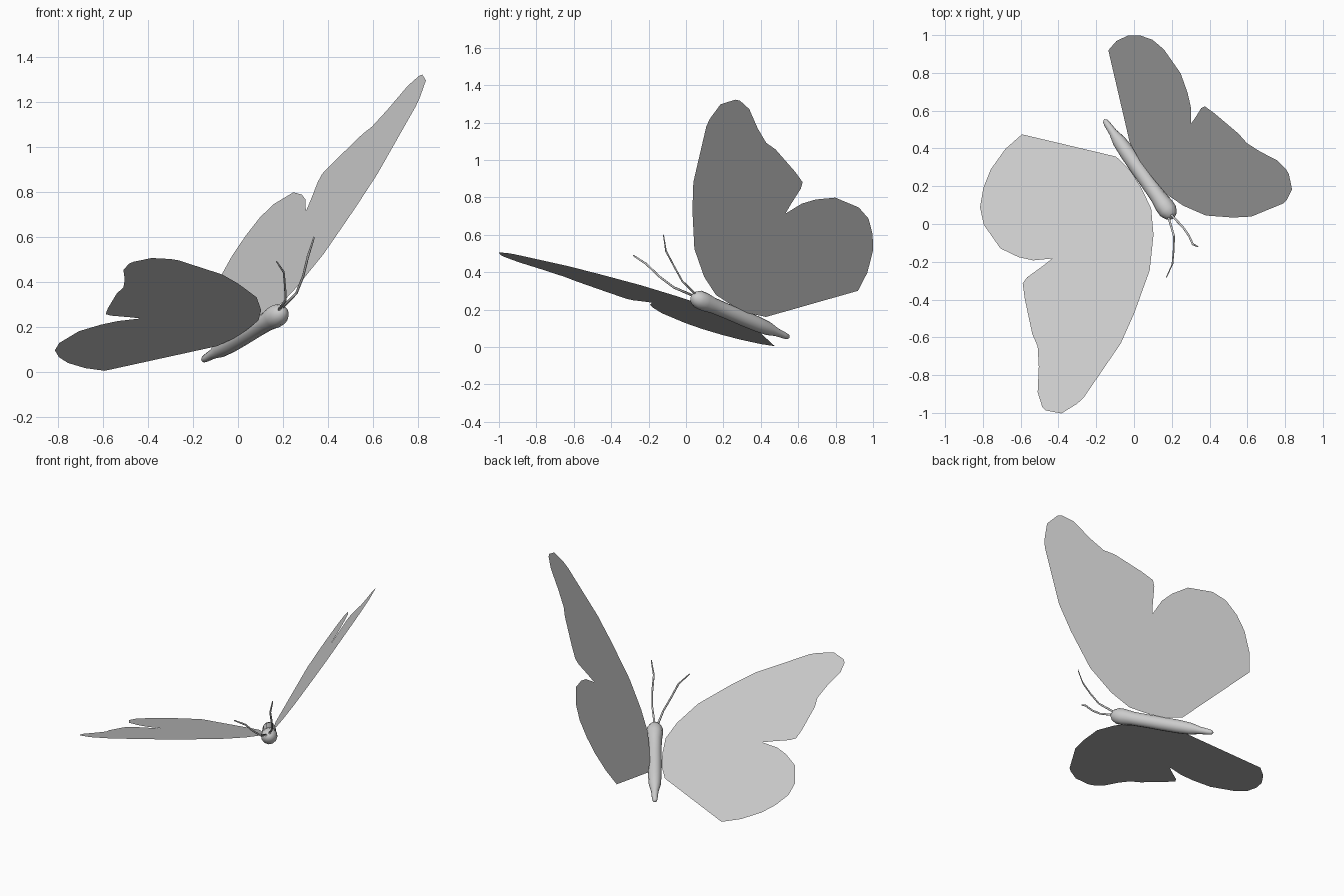
import bpy, bmesh
from math import cos, sin, pi, radians
from mathutils import Matrix, Vector

if "Cube" in bpy.data.objects:
    bpy.data.objects.remove(bpy.data.objects["Cube"])

# Pose of the insect: local x = its left, y = forward along the body, z = its back
left = Vector((0.65, 0.632, 0.421)).normalized()
forward = Vector((0.542, -0.7745, 0.325))
forward = (forward - left * forward.dot(left)).normalized()
up = forward.cross(left)
pose = Matrix((left, forward, up)).transposed().to_4x4()
pose.translation = (0.024, 0.3, 0.149)
wing_lift = radians(30)


def make_material(name, value):
    mat = bpy.data.materials.new(name)
    mat.use_nodes = True
    color = (value, value, value, 1)
    mat.diffuse_color = color
    mat.node_tree.nodes["Principled BSDF"].inputs["Base Color"].default_value = color
    return mat


grey = make_material("plain grey", 0.6)


def finish(bm, name, smooth):
    """Pose the bmesh in the scene and turn it into a named object."""
    bm.transform(pose)
    mesh = bpy.data.meshes.new(name)
    for face in bm.faces:
        face.smooth = smooth
    bm.to_mesh(mesh)
    bm.free()
    mesh.materials.append(grey)
    obj = bpy.data.objects.new(name, mesh)
    bpy.context.collection.objects.link(obj)


def tube(name, path, radii, sides):
    """Skin a round tube along a path running mostly forward."""
    bm = bmesh.new()
    rings = []
    for (x, y, z), r in zip(path, radii):
        angles = [2 * pi * i / sides for i in range(sides)]
        rings.append([bm.verts.new((x + r * cos(a), y, z + r * sin(a))) for a in angles])
    for a, b in zip(rings, rings[1:]):
        for i in range(sides):
            j = (i + 1) % sides
            bm.faces.new((a[i], a[j], b[j], b[i]))
    bm.faces.new(rings[0])
    bm.faces.new(rings[-1])
    bmesh.ops.recalc_face_normals(bm, faces=bm.faces)
    finish(bm, name, True)


# Body: (position along the body, radius), tail to head
profile = [(-.325, .005), (-.315, .014), (-.29, .018), (-.24, .022), (-.18, .036),
           (-.1, .041), (0, .042), (.1, .041), (.2, .042), (.26, .05),
           (.3, .049), (.33, .034), (.345, .012)]
tube("body", [(0, y, 0.01) for y, r in profile], [r for y, r in profile], 12)

# Wing outline: (span, forward), from the root round the front edge
outline = [(.045, -.01), (.05, .1), (.07, .23), (.14, .36), (.265, .514), (.464, .666),
           (.614, .764), (.939, .9), (.987, .908), (1.084, .904), (1.142, .842),
           (1.147, .813), (1.123, .732), (1.04, .616), (.983, .518), (.969, .444),
           (.894, .256), (.856, .178), (.818, .164), (.711, .16), (.652, .155),
           (.741, .104), (.794, .044), (.847, -.054), (.847, -.216), (.81, -.309),
           (.735, -.39), (.647, -.452), (.522, -.501), (.406, -.517), (.065, -.12)]
feeler = [(.008, .32, .025), (.037, .44, .05), (.062, .515, .1),
          (.083, .59, .163), (.128, .642, .22)]

for side, word in ((1, "left"), (-1, "right")):
    # Thin flat wing, raised from the body
    bm = bmesh.new()
    verts = [bm.verts.new((side * u * cos(wing_lift), v, u * sin(wing_lift)))
             for u, v in outline]
    face = bm.faces.new(verts)
    face.normal_update()
    if face.normal.z < 0:
        face.normal_flip()
    finish(bm, word + "_wing", False)

    # Bent antenna
    tube(word + "_antenna", [(side * x, y, z) for x, y, z in feeler],
         [.007, .006, .006, .006, .004], 6)
